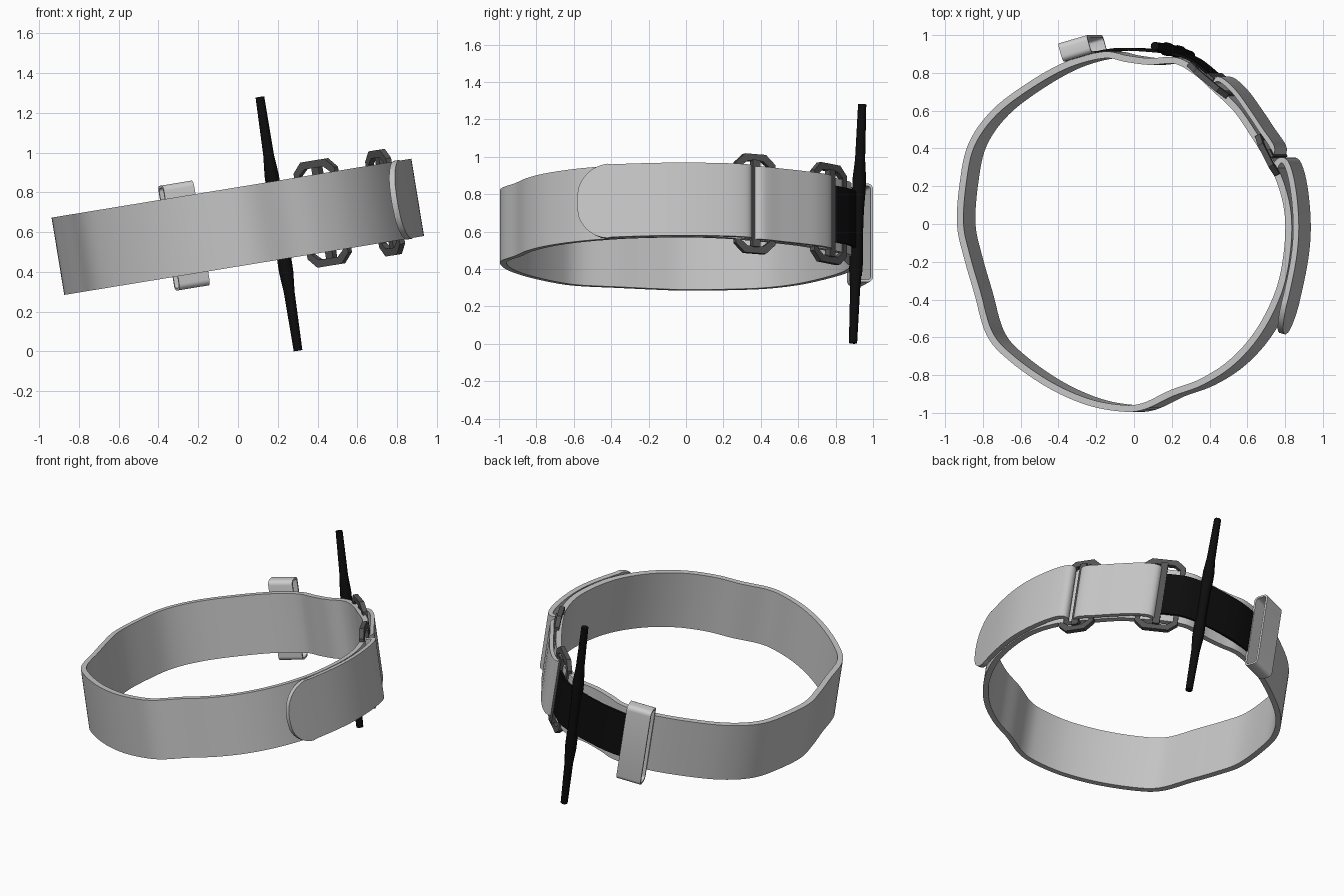
import bpy, bmesh, math
from mathutils import Matrix, Vector

if "Cube" in bpy.data.objects:
    bpy.data.objects.remove(bpy.data.objects["Cube"])

TILT = math.radians(9.3)
# Everything is built in an upright frame, then the whole band is tilted
FRAME = Matrix.Translation((0, 0, 0.627)) @ Matrix.Rotation(-TILT, 4, 'Y')
HALF = 0.197


def material(name, rgb):
    m = bpy.data.materials.new(name)
    m.diffuse_color = (*rgb, 1)
    m.use_nodes = True
    m.node_tree.nodes["Principled BSDF"].inputs["Base Color"].default_value = m.diffuse_color
    return m


STRAP = material("strap_grey", (0.56, 0.56, 0.56))
KEEPER = material("keeper_light_grey", (0.62, 0.62, 0.62))
BUCKLE = material("buckle_dark_grey", (0.09, 0.09, 0.09))
BLACK = material("rod_black", (0.004, 0.004, 0.004))


def finish(name, bm, mat, matrix=FRAME, angle=35):
    bmesh.ops.recalc_face_normals(bm, faces=bm.faces)
    me = bpy.data.meshes.new(name)
    bm.to_mesh(me)
    bm.free()
    me.materials.append(mat)
    ob = bpy.data.objects.new(name, me)
    ob.matrix_world = matrix
    bpy.context.collection.objects.link(ob)
    bpy.ops.object.select_all(action='DESELECT')
    ob.select_set(True)
    bpy.context.view_layer.objects.active = ob
    bpy.ops.object.shade_smooth_by_angle(angle=math.radians(angle))
    return ob


def local(x, y):
    # plan position of the strap's top edge -> upright frame
    return Vector(((x + HALF * math.sin(TILT)) / math.cos(TILT), y))


def spline(pts, closed, steps):
    p = [local(*q) for q in pts]
    n = len(p)
    get = (lambda i: p[i % n]) if closed else (lambda i: p[max(0, min(n - 1, i))])
    out = []
    for i in range(n if closed else n - 1):
        a, b, c, d = (get(i + k) for k in (-1, 0, 1, 2))
        for s in range(steps):
            t = s / steps
            out.append(0.5 * (2 * b + (c - a) * t + (2 * a - 5 * b + 4 * c - d) * t * t
                              + (3 * b - a - 3 * c + d) * t ** 3))
    if not closed:
        out.append(p[-1])
    return out


def ribbon(name, pts, mat, half=HALF, thick=0.035, closed=False, steps=6, round_end=0):
    path = spline(pts, closed, steps)
    n = len(path)
    left = [0.0] * n  # distance left to the end of the strap
    for i in range(n - 2, -1, -1):
        left[i] = left[i + 1] + (path[i + 1] - path[i]).length
    bm = bmesh.new()
    rings = []
    for i, p in enumerate(path):
        a = path[(i - 1) % n] if closed else path[max(i - 1, 0)]
        b = path[(i + 1) % n] if closed else path[min(i + 1, n - 1)]
        t = (b - a).normalized()
        nrm = Vector((-t.y, t.x)) * thick / 2
        h = half
        if round_end and left[i] < round_end:
            r = round_end
            h = half - r + math.sqrt(max(r * r - (r - left[i]) ** 2, 0)) + 0.004
        rings.append([bm.verts.new((*(p + nrm * s), w * h))
                      for s, w in ((1, 1), (1, -1), (-1, -1), (-1, 1))])
    for i in range(n if closed else n - 1):
        a, b = rings[i], rings[(i + 1) % n]
        for k in range(4):
            bm.faces.new((a[k], a[(k + 1) % 4], b[(k + 1) % 4], b[k]))
    if not closed:
        bm.faces.new(rings[0])
        bm.faces.new(rings[-1])
    return finish(name, bm, mat)


def add_frame(bm, outer, inner, depth):
    # flat ring between two outlines in the local x-z plane
    loops = [[bm.verts.new((x, y, z)) for x, z in o]
             for o, y in ((outer, -depth / 2), (outer, depth / 2),
                          (inner, depth / 2), (inner, -depth / 2))]
    n = len(outer)
    for k in range(4):
        a, b = loops[k], loops[(k + 1) % 4]
        for i in range(n):
            j = (i + 1) % n
            bm.faces.new((a[i], a[j], b[j], b[i]))


def add_box(bm, size, at):
    bmesh.ops.create_cube(bm, size=1, matrix=Matrix.Translation(at) @ Matrix.Diagonal((*size, 1)))


def chamfered(w, h, cx, cz):
    return [(w, h - cz), (w - cx, h), (cx - w, h), (-w, h - cz),
            (-w, cz - h), (cx - w, -h), (w - cx, -h), (w, cz - h)]


def rounded(w, h, r, seg=5):
    out = []
    for q, (sx, sz) in enumerate(((1, 1), (-1, 1), (-1, -1), (1, -1))):
        for s in range(seg + 1):
            a = math.pi / 2 * (q + s / seg)
            out.append((sx * (w - r) + r * math.cos(a), sz * (h - r) + r * math.sin(a)))
    return out


# Main closed strap
ribbon("main_strap", [
    (-0.92, 0.0), (-0.905, 0.22), (-0.86, 0.42), (-0.74, 0.59), (-0.55, 0.735), (-0.35, 0.845),
    (-0.16, 0.895), (-0.04, 0.875), (0.08, 0.86), (0.22, 0.865), (0.33, 0.805), (0.43, 0.715),
    (0.54, 0.61), (0.63, 0.48), (0.71, 0.35), (0.775, 0.22), (0.815, 0.05), (0.81, -0.15),
    (0.765, -0.36), (0.66, -0.57), (0.52, -0.73), (0.36, -0.835), (0.2, -0.895), (0.05, -0.965),
    (-0.07, -0.975), (-0.25, -0.94), (-0.45, -0.85), (-0.65, -0.71), (-0.765, -0.58),
    (-0.83, -0.36), (-0.885, -0.17)], STRAP, closed=True)

# Loose tail with a rounded end, laid over the right side
ribbon("strap_tail", [
    (0.745, 0.30), (0.77, 0.335), (0.803, 0.325), (0.832, 0.24), (0.852, 0.1), (0.857, -0.05),
    (0.842, -0.2), (0.805, -0.38), (0.755, -0.58)], STRAP, steps=12, round_end=0.18, thick=0.03)

# Short strap between the two buckles
ribbon("buckle_strap", [
    (0.41, 0.755), (0.455, 0.765), (0.53, 0.70), (0.61, 0.59), (0.67, 0.50), (0.73, 0.41),
    (0.725, 0.365)], STRAP, thick=0.025)

# Black inner ribbon under the rod
ribbon("black_ribbon", [
    (0.39, 0.79), (0.35, 0.825), (0.28, 0.875), (0.18, 0.905), (0.05, 0.92), (-0.08, 0.925),
    (-0.17, 0.915), (-0.25, 0.895)], BLACK, half=0.152, thick=0.015)

# Two slotted buckles, same shape
for name, (u, y), tangent, width in (("side_buckle", (0.75, 0.365), (0.11, -0.22), 0.118),
                                     ("back_buckle", (0.432, 0.762), (0.21, -0.175), 0.135)):
    bm = bmesh.new()
    add_frame(bm, chamfered(width, 0.268, 0.055, 0.05),
              chamfered(width - 0.032, 0.23, 0.04, 0.03), 0.03)
    add_box(bm, (0.045, 0.035, 0.47), (0, 0.012, 0))
    turn = Matrix.Rotation(math.atan2(tangent[1], tangent[0]), 4, 'Z')
    finish(name, bm, BUCKLE, FRAME @ Matrix.Translation((u, y, 0)) @ turn)

# Keeper loop outside the strap, its hole facing along the strap
bm = bmesh.new()
add_frame(bm, rounded(0.05, 0.267, 0.03), rounded(0.037, 0.254, 0.018), 0.16)
finish("rod_keeper", bm, KEEPER, FRAME @ Matrix.Translation((-0.275, 0.93, 0))
       @ Matrix.Rotation(math.radians(16 - 90), 4, 'Z'))

# Tightening rod, thicker towards the middle
bottom, top = Vector((0.302, 0.893, 0.004)), Vector((0.11, 0.942, 1.28))
axis = top - bottom
turn = Vector((0, 0, 1)).rotation_difference(axis).to_matrix().to_4x4()
bm = bmesh.new()
profile = [(0, 0.022), (0.23, 0.027), (0.31, 0.036), (0.36, 0.036), (0.44, 0.031),
           (0.56, 0.031), (0.64, 0.036), (0.69, 0.036), (0.77, 0.027), (1, 0.022)]
rows = []
for f, r in profile:
    rows.append([bm.verts.new((r * math.cos(k * math.pi / 6), r * math.sin(k * math.pi / 6),
                               f * axis.length)) for k in range(12)])
for a, b in zip(rows, rows[1:]):
    for k in range(12):
        bm.faces.new((a[k], a[(k + 1) % 12], b[(k + 1) % 12], b[k]))
bm.faces.new(rows[0])
bm.faces.new(rows[-1])
finish("tightening_rod", bm, BLACK, Matrix.Translation(bottom) @ turn)
